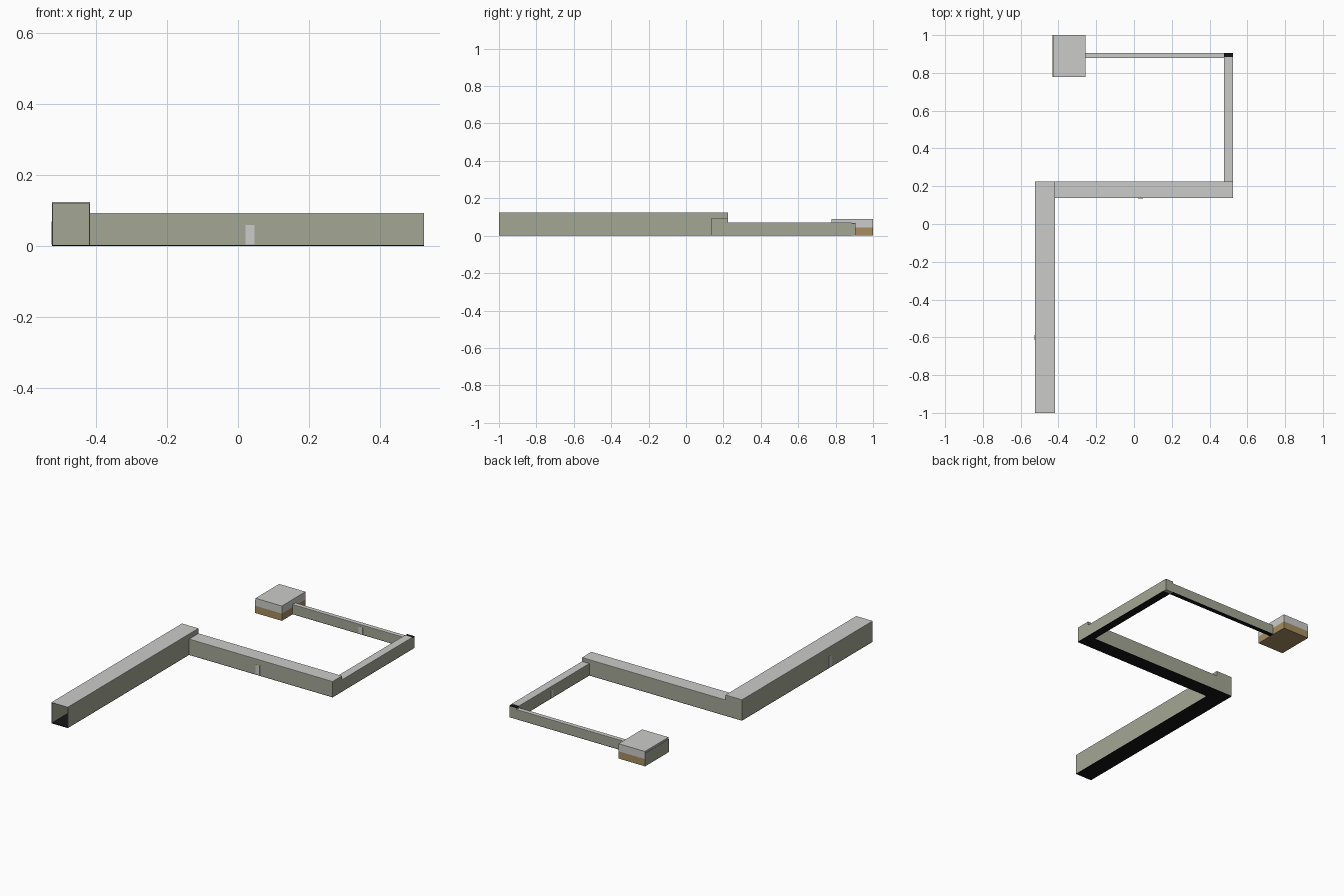
import bpy
import bmesh

if "Cube" in bpy.data.objects:
    bpy.data.objects.remove(bpy.data.objects["Cube"])


def mat(name, rgb):
    m = bpy.data.materials.new(name)
    m.diffuse_color = (*rgb, 1)
    m.use_nodes = True
    m.node_tree.nodes["Principled BSDF"].inputs["Base Color"].default_value = m.diffuse_color
    return m


GREY = mat("light_grey", (0.60, 0.60, 0.59))
OLIVE = mat("olive_grey", (0.37, 0.38, 0.30))
BLACK = mat("black", (0.008, 0.008, 0.008))
TAN = mat("tan", (0.38, 0.27, 0.12))
T = 0.003  # sheet thickness


def box(name, x, y, z, material):
    """Axis-aligned box from (min, max) ranges."""
    bm = bmesh.new()
    bmesh.ops.create_cube(bm, size=1)
    for v in bm.verts:
        for i, (lo, hi) in enumerate((x, y, z)):
            v.co[i] = lo if v.co[i] < 0 else hi
    me = bpy.data.meshes.new(name)
    bm.to_mesh(me)
    bm.free()
    me.materials.append(material)
    ob = bpy.data.objects.new(name, me)
    bpy.context.collection.objects.link(ob)
    return ob


def duct(name, x, y, top, walls):
    """Sheet duct: black floor, grey lid, olive walls on the listed sides."""
    (x0, x1), (y0, y1) = x, y
    box(name + "_floor", x, y, (0, T), BLACK)
    box(name + "_lid", x, y, (top - T, top), GREY)
    sides = {"left": ((x0, x0 + T), y), "right": ((x1 - T, x1), y),
             "front": (x, (y0, y0 + T)), "back": (x, (y1 - T, y1))}
    for s in walls:
        box(f"{name}_{s}_wall", *sides[s], (T, top - T), OLIVE)


# Four duct runs, each lower and narrower than the one before
duct("main_duct", (-0.525, -0.417), (-1, 0.225), 0.124, ("left", "right", "back"))
duct("cross_duct", (-0.417, 0.525), (0.137, 0.225), 0.094, ("front", "back", "right"))
duct("side_duct", (0.477, 0.525), (0.225, 0.884), 0.071, ("left", "right"))
duct("end_duct", (-0.257, 0.477), (0.88, 0.906), 0.058, ("front", "back"))

# Corner piece with dark open top
box("corner_block", (0.477, 0.525), (0.884, 0.906), (0, 0.066), OLIVE)
box("corner_opening", (0.477, 0.525), (0.884, 0.906), (0.066, 0.069), BLACK)

# Pale plates on the duct sides
P = 0.001
box("main_plate", (-0.525 - P, -0.525), (-0.615, -0.588), (0.004, 0.07), GREY)
box("cross_plate", (0.021, 0.047), (0.137 - P, 0.137), (0.004, 0.06), GREY)
box("side_plate", (0.477 - P, 0.477), (0.56, 0.587), (0.004, 0.05), GREY)
box("end_plate", (0.177, 0.203), (0.88 - P, 0.88), (0.004, 0.045), GREY)

# Terminal box: tan base, grey hood, olive end sheet
box("terminal_base", (-0.43, -0.257), (0.778, 1), (0, 0.043), TAN)
box("terminal_hood", (-0.43, -0.257), (0.778, 1), (0.043, 0.088), GREY)
box("terminal_end_sheet", (-0.432, -0.43), (0.778, 1), (0, 0.078), OLIVE)
